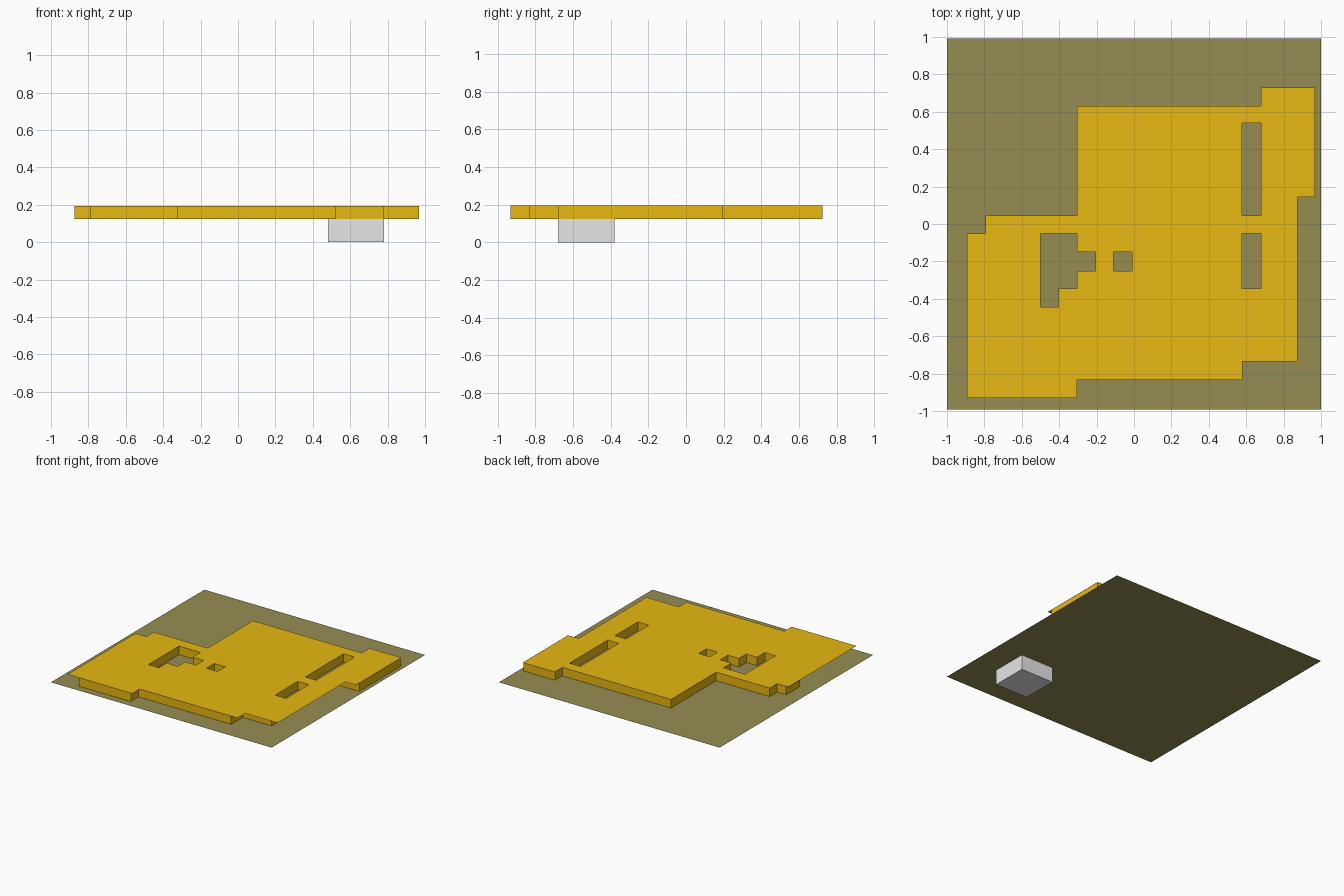
import bpy, bmesh

if "Cube" in bpy.data.objects:
    bpy.data.objects.remove(bpy.data.objects["Cube"])

def material(name, rgb):
    m = bpy.data.materials.new(name)
    m.diffuse_color = (*rgb, 1)
    m.use_nodes = True
    m.node_tree.nodes["Principled BSDF"].inputs["Base Color"].default_value = m.diffuse_color
    return m

YELLOW = material("golden_yellow", (0.80, 0.479, 0.006))
OLIVE = material("dull_olive", (0.300, 0.270, 0.084))
GREY = material("light_grey", (0.8, 0.8, 0.8))

Z_BASE, Z_TOP = 0.125, 0.195

def finish(name, bm, mat):
    me = bpy.data.meshes.new(name)
    bm.to_mesh(me)
    bm.free()
    me.materials.append(mat)
    ob = bpy.data.objects.new(name, me)
    bpy.context.collection.objects.link(ob)
    return ob

def rect(x0, x1, y0, y1):
    return [(x0, y0), (x1, y0), (x1, y1), (x0, y1)]

def flat_sheet(name, loops, z, mat):
    """Flat upward face bounded by an outline and its holes."""
    bm = bmesh.new()
    edges = []
    for pts in loops:
        vs = [bm.verts.new((x, y, z)) for x, y in pts]
        edges += [bm.edges.new((vs[i - 1], vs[i])) for i in range(len(vs))]
    bmesh.ops.triangle_fill(bm, edges=edges, use_beauty=True, normal=(0, 0, 1))
    bm.normal_update()
    for f in bm.faces:
        if f.normal.z < 0:
            f.normal_flip()
    return finish(name, bm, mat)

def walls(name, pts, mat):
    """Upright strip following a closed outline."""
    bm = bmesh.new()
    lo = [bm.verts.new((x, y, Z_BASE)) for x, y in pts]
    hi = [bm.verts.new((x, y, Z_TOP)) for x, y in pts]
    for i in range(len(pts)):
        bm.faces.new((lo[i - 1], lo[i], hi[i], hi[i - 1]))
    return finish(name, bm, mat)

# Stepped top outline, counter-clockwise
top_outline = [(-0.893, -0.93), (-0.305, -0.93), (-0.305, -0.835), (0.58, -0.835),
               (0.58, -0.735), (0.873, -0.735), (0.873, 0.145), (0.968, 0.145),
               (0.968, 0.73), (0.68, 0.73), (0.68, 0.63), (-0.305, 0.63),
               (-0.305, 0.045), (-0.793, 0.045), (-0.793, -0.05), (-0.893, -0.05)]

# Side walls stand partly inset below the top
wall_outline = [(-0.79, -0.93), (-0.32, -0.93), (-0.32, -0.83), (0.52, -0.83),
                (0.52, -0.68), (0.78, -0.68), (0.78, 0.19), (0.967, 0.19),
                (0.967, 0.725), (0.68, 0.725), (0.68, 0.63), (-0.305, 0.63),
                (-0.305, 0.045), (-0.79, 0.045), (-0.79, -0.05), (-0.873, -0.05),
                (-0.873, -0.23), (-0.79, -0.23)]

# Openings in the top
holes = {
    "long_slot": rect(0.578, 0.678, 0.045, 0.54),
    "short_slot": rect(0.578, 0.678, -0.345, -0.05),
    "small_square": rect(-0.11, -0.01, -0.25, -0.15),
    "stepped_opening": [(-0.50, -0.445), (-0.403, -0.445), (-0.403, -0.345),
                        (-0.305, -0.345), (-0.305, -0.25), (-0.205, -0.25),
                        (-0.205, -0.15), (-0.305, -0.15), (-0.305, -0.05), (-0.50, -0.05)],
}

flat_sheet("raised_top", [top_outline, *holes.values()], Z_TOP, YELLOW)
walls("side_walls", wall_outline, YELLOW)
for hole_name, pts in holes.items():
    walls(hole_name + "_walls", pts[::-1], YELLOW)

# Thin base sheet
flat_sheet("base_sheet", [rect(-1, 1, -0.993, 0.993)], Z_BASE, OLIVE)

# Block under the sheet
bm = bmesh.new()
bmesh.ops.create_cube(bm, size=1)
for v in bm.verts:
    v.co = (0.63 + v.co.x * 0.30, -0.53 + v.co.y * 0.30, 0.062 + v.co.z * 0.124)
finish("under_block", bm, GREY)
